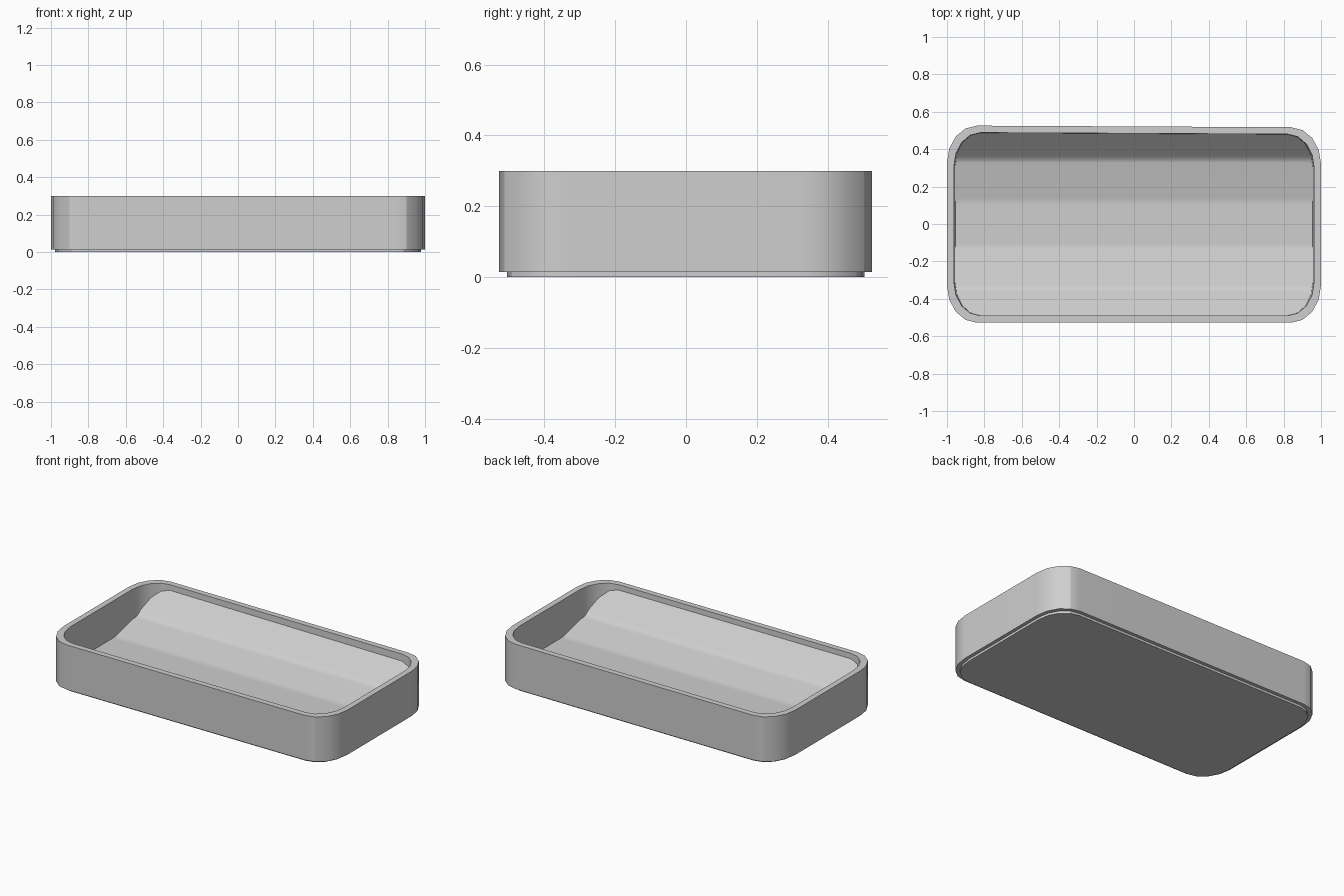
import bpy, bmesh, math

if "Cube" in bpy.data.objects:
    bpy.data.objects.remove(bpy.data.objects["Cube"], do_unlink=True)

GREY = (0.62, 0.62, 0.62, 1)
mat = bpy.data.materials.new("mid grey")
mat.use_nodes = True
mat.diffuse_color = GREY
mat.node_tree.nodes["Principled BSDF"].inputs["Base Color"].default_value = GREY


def outline(inset, steps=4):
    """Rounded rectangle, counter-clockwise, inset from the outer wall."""
    hx, hy, rx, ry = 1 - inset, 0.5275 - inset, 0.16 - inset / 2, 0.2 - inset / 2
    points = []
    for quarter, (sx, sy) in enumerate([(1, 1), (-1, 1), (-1, -1), (1, -1)]):
        for i in range(steps + 1):
            a = (quarter + i / steps) * math.pi / 2
            x = sx * (hx - rx) + rx * math.cos(a)
            y = sy * (hy - ry) + ry * math.sin(a)
            # the back edge runs very slightly askew
            if y > 0:
                y -= (0.006 + 0.005 * x) * y / hy
            points.append((x, y))
    return points


def finish(bm, name):
    mesh = bpy.data.meshes.new(name)
    bm.to_mesh(mesh)
    bm.free()
    mesh.materials.append(mat)
    obj = bpy.data.objects.new(name, mesh)
    bpy.context.collection.objects.link(obj)
    bpy.ops.object.select_all(action="DESELECT")
    obj.select_set(True)
    bpy.context.view_layer.objects.active = obj
    bpy.ops.object.shade_smooth_by_angle(angle=math.radians(25))
    weighted = obj.modifiers.new("Weighted Normals", "WEIGHTED_NORMAL")
    weighted.keep_sharp = True


# Shell: recessed foot, overhang, outer wall, flat rim and slightly leaning inner wall
bm = bmesh.new()
sections = [(0.022, 0), (0.022, 0.015), (0, 0.015), (0, 0.3), (0.037, 0.3), (0.045, 0.05)]
loops = [[bm.verts.new((x, y, z)) for x, y in outline(inset)] for inset, z in sections]
for low, high in zip(loops, loops[1:]):
    for i in range(len(low)):
        j = (i + 1) % len(low)
        bm.faces.new((low[i], low[j], high[j], high[i]))
bm.faces.new(loops[0][::-1])
bm.faces.new(loops[-1])
bmesh.ops.recalc_face_normals(bm, faces=bm.faces)
finish(bm, "tray_shell")


# Floor: a trough of five flat bands with softened creases
CREASES = (0.12, 0.345)
SOFT = 0.018


def trough(y):
    y = abs(y)
    slope = math.tan(math.radians(13))
    first = max(0, min(y, CREASES[1]) - CREASES[0])
    return 0.07 + slope * first + max(0, y - CREASES[1])


bm = bmesh.new()
bm.faces.new([bm.verts.new((x, y, 0)) for x, y in outline(0.038)])
for crease in CREASES:
    for side in (-1, 1):
        for offset in (-SOFT, 0, SOFT):
            bmesh.ops.bisect_plane(
                bm, geom=bm.verts[:] + bm.edges[:] + bm.faces[:],
                plane_co=(0, side * crease + offset, 0), plane_no=(0, 1, 0))
for v in bm.verts:
    y = v.co.y
    v.co.z = (trough(y - SOFT) + 2 * trough(y) + trough(y + SOFT)) / 4
finish(bm, "curved_floor")
